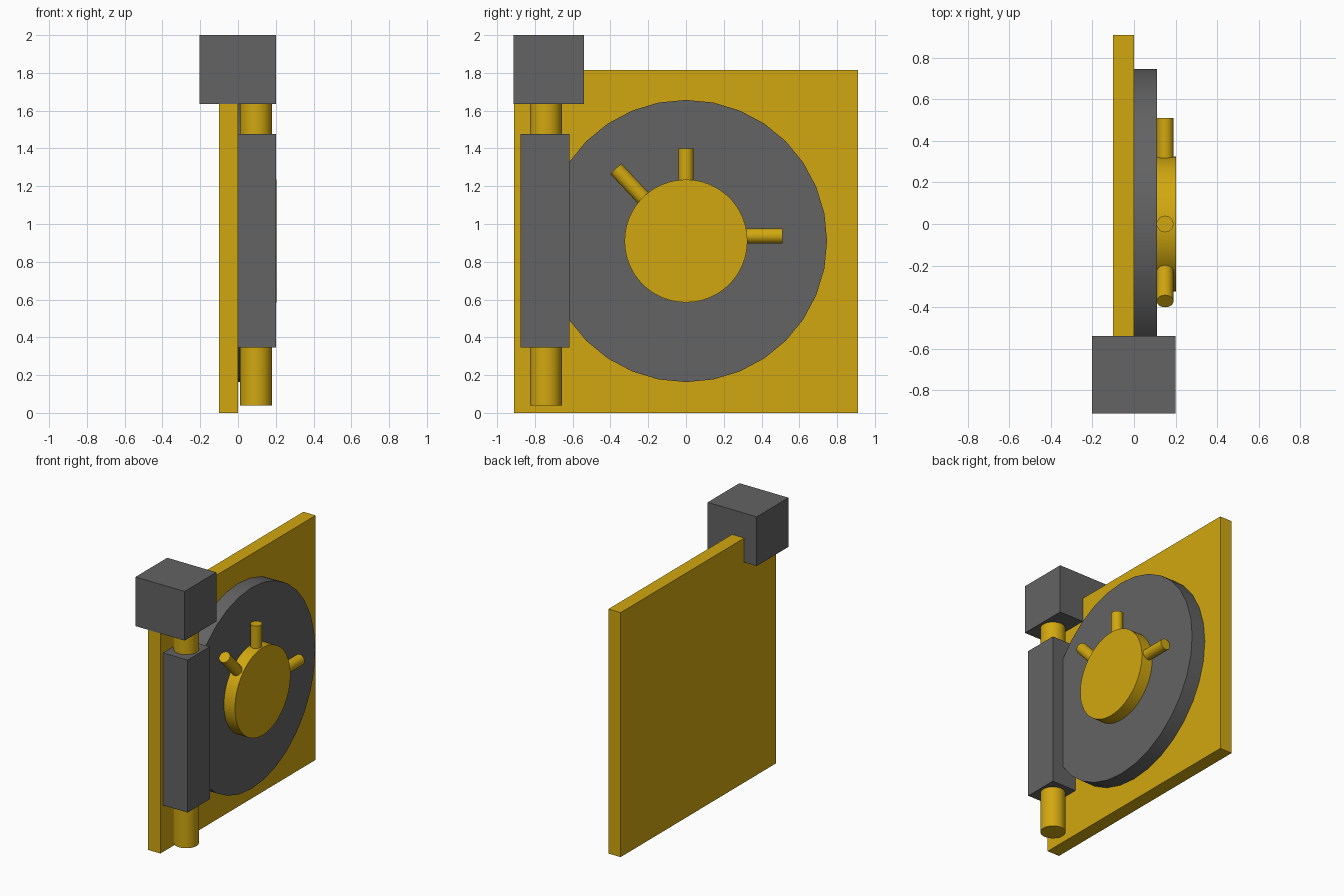
import bpy
import math
from mathutils import Vector

cube = bpy.data.objects.get("Cube")
if cube:
    bpy.data.objects.remove(cube, do_unlink=True)


def material(name, colour):
    m = bpy.data.materials.new(name)
    m.use_nodes = True
    m.diffuse_color = colour
    m.node_tree.nodes["Principled BSDF"].inputs["Base Color"].default_value = colour
    return m


yellow = material("golden yellow", (0.64, 0.39, 0.005, 1))
grey = material("dark grey", (0.125, 0.125, 0.125, 1))


def box(name, low, high, mat):
    low, high = Vector(low), Vector(high)
    bpy.ops.mesh.primitive_cube_add(size=1, location=(low + high) / 2)
    obj = bpy.context.object
    obj.name = name
    obj.scale = high - low
    bpy.ops.object.transform_apply(location=False, rotation=False, scale=True)
    obj.data.materials.append(mat)
    return obj


def rod(name, start, end, radius, mat, sides=32):
    start, end = Vector(start), Vector(end)
    axis = end - start
    bpy.ops.mesh.primitive_cylinder_add(
        vertices=sides, radius=radius, depth=axis.length, location=(start + end) / 2,
        rotation=axis.to_track_quat('Z', 'Y').to_euler())
    obj = bpy.context.object
    obj.name = name
    obj.data.materials.append(mat)
    bpy.ops.object.shade_smooth_by_angle(angle=math.radians(30))
    return obj


# Upright backing plate
box("back_plate", (-0.10, -0.91, 0), (0, 0.91, 1.815), yellow)

# Large wheel and its raised hub
mid = 0.91
rod("wheel", (0, 0, mid), (0.112, 0, mid), 0.747, grey)
rod("hub", (0.10, 0, mid), (0.203, 0, mid), 0.325, yellow, 64)

# Three pegs reaching out from the hub
peg_x = 0.15
pegs = {
    "side_peg": ((0.28, 0.937), (0.51, 0.937)),
    "top_peg": ((0, 1.19), (0, 1.40)),
    "diagonal_peg": ((-0.20, 1.11), (-0.372, 1.293)),
}
for name, (inner, outer) in pegs.items():
    rod(name, (peg_x, *inner), (peg_x, *outer), 0.04, yellow)

# Drive shaft, worm block and motor along the front edge
shaft_x, shaft_y = 0.095, -0.742
rod("drive_shaft", (shaft_x, shaft_y, 0.04), (shaft_x, shaft_y, 1.70), 0.085, yellow)
box("worm_block", (-0.002, -0.877, 0.345), (0.20, -0.617, 1.477), grey)
box("motor", (-0.203, -0.912, 1.635), (0.20, -0.54, 2.0), grey)
